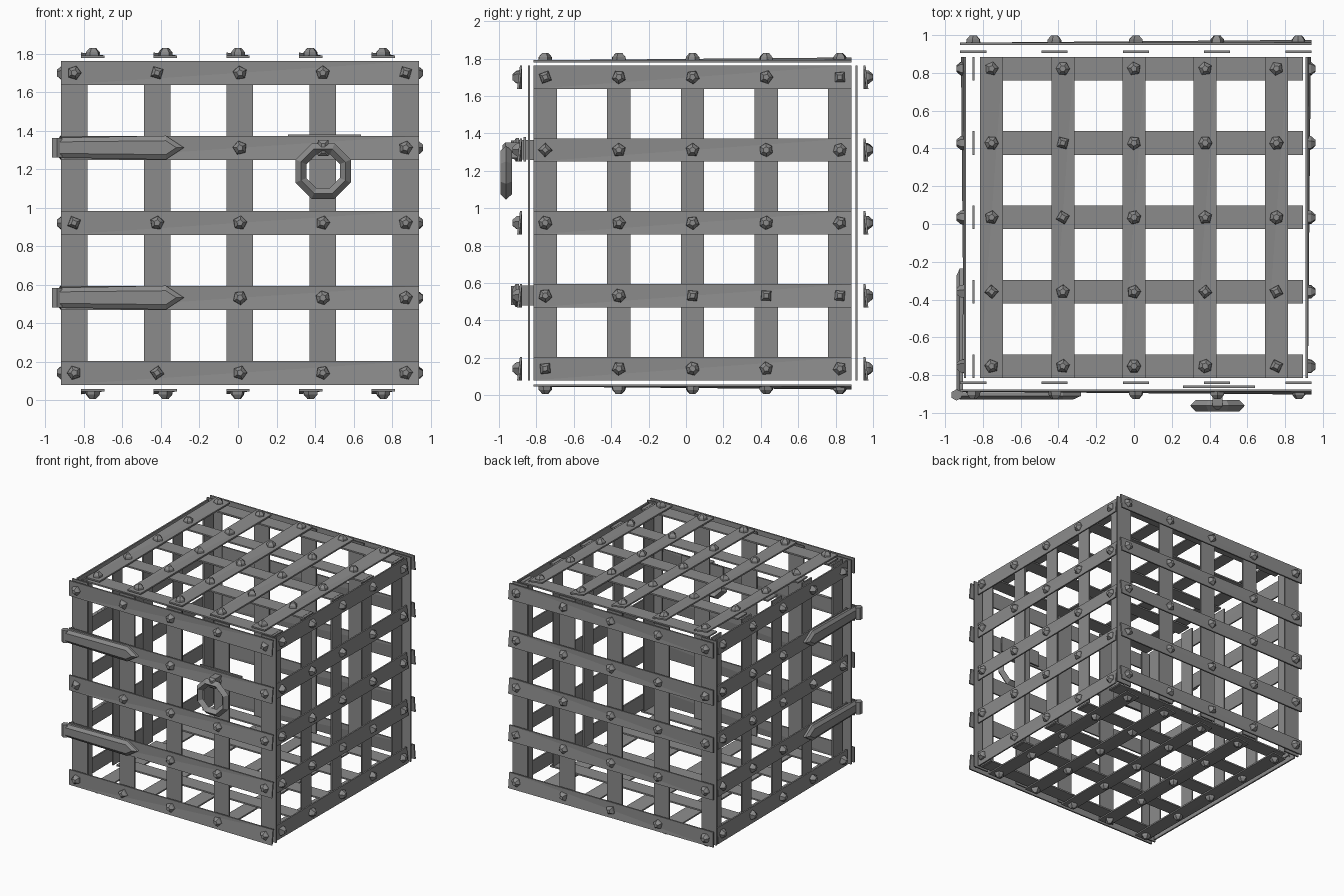
import bpy, bmesh, math, random
from mathutils import Vector, Matrix

if "Cube" in bpy.data.objects:
    bpy.data.objects.remove(bpy.data.objects["Cube"])

random.seed(4)
iron = bpy.data.materials.new("dark_iron")
iron.diffuse_color = (0.26, 0.26, 0.26, 1)
iron.use_nodes = True
iron.node_tree.nodes["Principled BSDF"].inputs["Base Color"].default_value = iron.diffuse_color


def finish(bm, name):
    bmesh.ops.recalc_face_normals(bm, faces=bm.faces)
    me = bpy.data.meshes.new(name)
    bm.to_mesh(me)
    bm.free()
    me.materials.append(iron)
    ob = bpy.data.objects.new(name, me)
    bpy.context.collection.objects.link(ob)
    return ob


def prism(bm, bottom, top):
    """Closed solid between two matching outlines."""
    a = [bm.verts.new(p) for p in bottom]
    b = [bm.verts.new(p) for p in top]
    bm.faces.new(a)
    bm.faces.new(b)
    n = len(a)
    for i in range(n):
        bm.faces.new((a[i], a[(i + 1) % n], b[(i + 1) % n], b[i]))


def bar(bm, place, u, v, d, twist=0.0):
    """Thin flat strap, one corner bent outwards by twist."""
    pts = [(u[0], v[0], 0), (u[1], v[0], twist), (u[1], v[1], 0), (u[0], v[1], 0)]
    prism(bm, [place(a, b, d - 0.006 + t) for a, b, t in pts],
          [place(a, b, d + 0.006 + t) for a, b, t in pts])
    bmesh.ops.triangulate(bm, faces=[f for f in bm.faces if len(f.verts) == 4])


def rivet(bm, place, u, v, d):
    """Rough hammered head with few sides."""
    n = random.choice((4, 5, 5, 6))
    turn = random.uniform(0, math.tau)
    def ring(r, h):
        return [place(u + r * math.cos(turn + math.tau * i / n),
                      v + r * math.sin(turn + math.tau * i / n),
                      d + h) for i in range(n)]
    prism(bm, ring(0.038, 0.0), ring(0.036, 0.02))
    prism(bm, ring(0.036, 0.02), ring(0.017, 0.042))


def centres(lo, hi, width):
    a, b = lo + width / 2, hi - width / 2
    return [a + (b - a) * i / 4 for i in range(5)]


def grille(name, place, u, v, inner, outer, wu, wv, over=0.0):
    """Five straps along v on the inside, five along u outside, riveted."""
    cu, cv = centres(*u, wu), centres(*v, wv)
    s = 1 if outer > inner else -1
    bm = bmesh.new()
    for c in cu:
        bar(bm, place, (c - wu / 2, c + wu / 2), (v[0], v[1] + over), inner)
    for c in cv:
        bar(bm, place, u, (c - wv / 2, c + wv / 2), outer, 0.015 * s)
    finish(bm, name + "_straps")
    bm = bmesh.new()
    for a in cu:
        for b in cv:
            rivet(bm, lambda x, y, d: place(x, y, outer + s * (d - outer)), a, b, outer + 0.003)
    finish(bm, name + "_rivets")


def on_y(u, v, d): return Vector((u, d, v))
def on_x(u, v, d): return Vector((d, u, v))
def on_z(u, v, d): return Vector((v, u, d))


# Six riveted lattice panels
X, Y, Z = (-0.92, 0.94), (-0.815, 0.885), (0.08, 1.763)
grille("front", on_y, X, Z, -0.84, -0.882, 0.138, 0.125)
grille("back", on_y, X, Z, 0.912, 0.954, 0.138, 0.125)
grille("left", on_x, Y, Z, -0.85, -0.895, 0.125, 0.125)
grille("right", on_x, Y, Z, 0.87, 0.915, 0.125, 0.125)
grille("top", on_z, Y, (-0.815, 0.815), 1.755, 1.785, 0.125, 0.122, 0.08)
grille("bottom", on_z, Y, (-0.815, 0.815), 0.088, 0.052, 0.125, 0.122, 0.08)


# Pointed hinge leaves on the front and left sides, joined at the corner
def leaf(name, place, z, start, neck, tip, back, front):
    bm = bmesh.new()
    outline = [(start, -0.052), (neck, -0.062), (tip, 0), (neck, 0.062), (start, 0.052)]
    crown = [(start, -0.03), (neck, -0.036), (tip - 0.04, 0), (neck, 0.036), (start, 0.03)]
    edge = back + (front - back) * 0.5
    prism(bm, [place(u, z + v, back) for u, v in outline],
          [place(u, z + v, edge) for u, v in outline])
    prism(bm, [place(u, z + v, edge) for u, v in outline],
          [place(u, z + v, front) for u, v in crown])
    finish(bm, name)


for tag, z in (("upper", 1.312), ("lower", 0.533)):
    leaf(tag + "_hinge_front_leaf", on_y, z, -0.925, -0.375, -0.28, -0.892, -0.928)
    leaf(tag + "_hinge_side_leaf", on_x, z, -0.9, -0.33, -0.235, -0.905, -0.94)
    bm = bmesh.new()
    bmesh.ops.create_cone(bm, cap_ends=True, segments=6, radius1=0.03, radius2=0.03,
                          depth=0.1, matrix=Matrix.Translation((-0.94, -0.905, z)))
    finish(bm, tag + "_hinge_pin")

# Lock plate behind the pull ring
bm = bmesh.new()
bar(bm, on_y, (0.26, 0.64), (1.25, 1.38), -0.862)
finish(bm, "lock_plate")

# Staple holding the ring
bm = bmesh.new()
bmesh.ops.create_cube(bm, size=1, matrix=Matrix.Translation((0.442, -0.932, 1.31))
                      @ Matrix.Diagonal((0.055, 0.1, 0.085, 1)))
bmesh.ops.bevel(bm, geom=[e for e in bm.edges if all(v.co.y < -0.95 for v in e.verts)],
                offset=0.018, segments=1, affect='EDGES')
finish(bm, "ring_staple")

# Coarse faceted pull ring
bpy.ops.mesh.primitive_torus_add(major_segments=8, minor_segments=4, major_radius=0.125,
                                 minor_radius=0.031, location=(0.442, -0.962, 1.19),
                                 rotation=(math.pi / 2, math.pi / 8, 0))
ring = bpy.context.object
ring.name = "pull_ring"
ring.data.materials.append(iron)
